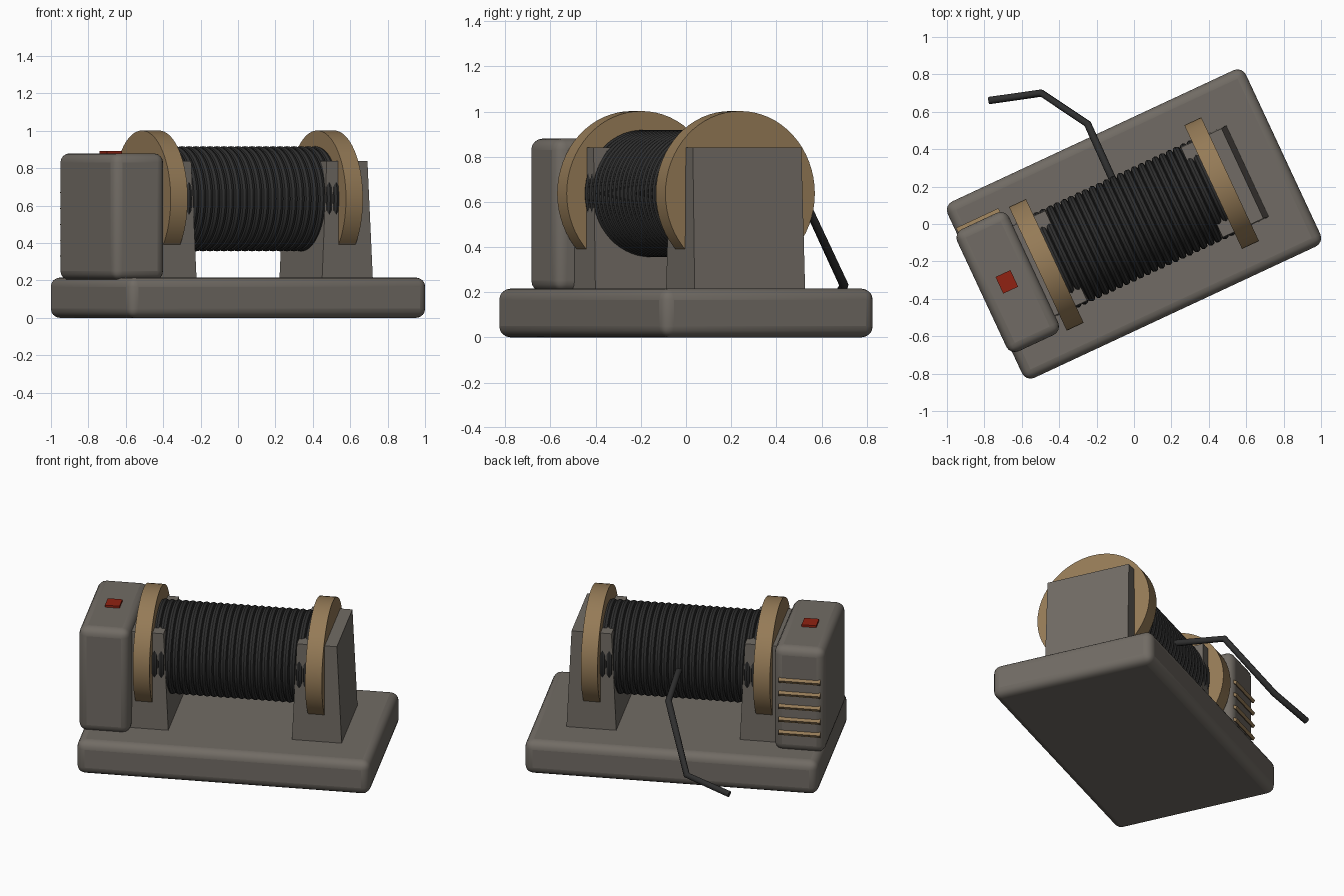
import bpy, bmesh, math
from mathutils import Matrix, Vector

if "Cube" in bpy.data.objects:
    bpy.data.objects.remove(bpy.data.objects["Cube"])

TURN = Matrix.Rotation(math.radians(25), 4, 'Z')   # whole winch is turned on its stand
AXIS_Z = 0.637                                     # drum axis height


def material(name, r, g, b):
    m = bpy.data.materials.new(name)
    m.diffuse_color = (r, g, b, 1)
    m.use_nodes = True
    m.node_tree.nodes["Principled BSDF"].inputs["Base Color"].default_value = m.diffuse_color
    return m


GREY = material("warm_grey", 0.165, 0.148, 0.128)
TAN = material("tan", 0.30, 0.197, 0.095)
BLACK = material("cable_black", 0.028, 0.028, 0.028)
RED = material("switch_red", 0.28, 0.016, 0.006)


def finish(name, bm, mat, bevel=0.0):
    bmesh.ops.recalc_face_normals(bm, faces=bm.faces)
    me = bpy.data.meshes.new(name)
    bm.to_mesh(me)
    bm.free()
    me.transform(TURN)
    me.materials.append(mat)
    ob = bpy.data.objects.new(name, me)
    bpy.context.collection.objects.link(ob)
    if bevel:
        mod = ob.modifiers.new("round", 'BEVEL')
        mod.width, mod.segments = bevel, 4
        mod.limit_method = 'ANGLE'
    bpy.context.view_layer.objects.active = ob
    ob.select_set(True)
    bpy.ops.object.shade_smooth_by_angle(angle=math.radians(35))
    ob.select_set(False)
    return ob


def add_box(bm, centre, size, tilt=0.0, taper=(0, 0)):
    """Box; taper draws the top edges inward along x and y."""
    vs = bmesh.ops.create_cube(bm, size=1)['verts']
    for v in vs:
        top = v.co.z > 0
        s = [1 if c > 0 else -1 for c in v.co]
        v.co = Vector([c * d for c, d in zip(v.co, size)])
        if top:
            v.co.x -= s[0] * taper[0]
            v.co.y -= s[1] * taper[1]
    bmesh.ops.transform(bm, verts=vs, matrix=Matrix.Translation(centre)
                        @ Matrix.Rotation(tilt, 4, 'X'))


def box(name, centre, size, mat, bevel=0.0, taper=(0, 0)):
    bm = bmesh.new()
    add_box(bm, centre, size, taper=taper)
    return finish(name, bm, mat, bevel)


def cylinder_x(bm, x, radius, length, segments=64):
    bmesh.ops.create_cone(bm, cap_ends=True, segments=segments, radius1=radius,
                          radius2=radius, depth=length,
                          matrix=Matrix.Translation((x, 0, AXIS_Z))
                          @ Matrix.Rotation(math.pi / 2, 4, 'Y'))


# Base slab
box("base", (0, 0, 0.108), (1.76, 1.04, 0.216), GREY, 0.05)

# Tapered supports and flat-bottomed flanges at both ends
for side, label in ((-1, "left"), (1, "right")):
    box(label + "_support", (side * 0.52, 0, 0.52), (0.30, 0.54, 0.64), GREY,
        taper=(0.03, 0.005))
    bm = bmesh.new()
    cylinder_x(bm, side * 0.517, 0.365, 0.10)
    cut = bmesh.ops.bisect_plane(bm, geom=bm.verts[:] + bm.edges[:] + bm.faces[:],
                                 plane_co=(0, 0, 0.392), plane_no=(0, 0, -1),
                                 clear_outer=True)
    bmesh.ops.holes_fill(bm, edges=[e for e in bm.edges if e.is_boundary])
    finish(label + "_flange", bm, TAN)

# Drum core
bm = bmesh.new()
cylinder_x(bm, 0, 0.258, 0.94)
finish("drum", bm, BLACK)

# Wound cable: one closed ring per turn
TURNS, AROUND, TUBE, WIRE = 23, 56, 8, 0.021
bm = bmesh.new()
for i in range(TURNS):
    x0 = -0.455 + 0.91 * i / (TURNS - 1)
    rings = []
    for a in range(AROUND):
        t = math.tau * a / AROUND
        ring = []
        for k in range(TUBE):
            p = math.tau * k / TUBE
            r = 0.26 + WIRE * math.cos(p)
            ring.append(bm.verts.new((x0 + WIRE * math.sin(p), r * math.cos(t),
                                      AXIS_Z + r * math.sin(t))))
        rings.append(ring)
    for a in range(AROUND):
        r1, r2 = rings[a], rings[(a + 1) % AROUND]
        for k in range(TUBE):
            n = (k + 1) % TUBE
            bm.faces.new((r1[k], r2[k], r2[n], r1[n]))
finish("cable_coil", bm, BLACK)

# Loose cable end hanging off the back
curve = bpy.data.curves.new("cable_tail", 'CURVE')
curve.dimensions = '3D'
curve.bevel_depth, curve.bevel_resolution = 0.02, 2
curve.use_fill_caps = True
path = [(-0.115, 0.24, 0.635), (-0.248, 0.535, 0.585),
        (-0.495, 0.70, 0.23), (-0.775, 0.66, 0.165)]
spline = curve.splines.new('POLY')
spline.points.add(len(path) - 1)
for pt, co in zip(spline.points, path):
    pt.co = (*co, 1)
curve.materials.append(BLACK)
bpy.context.collection.objects.link(bpy.data.objects.new("cable_tail", curve))

# Motor housing with switch and vent slats
box("motor_housing", (-0.743, 0.004, 0.541), (0.306, 0.72, 0.678), GREY, 0.05)
box("switch", (-0.747, 0.007, 0.884), (0.088, 0.098, 0.018), RED)
bm = bmesh.new()
for i in range(5):
    add_box(bm, (-0.746, 0.365, 0.33 + 0.085 * i), (0.25, 0.03, 0.02),
            tilt=math.radians(-30))
finish("vent_slats", bm, TAN)
